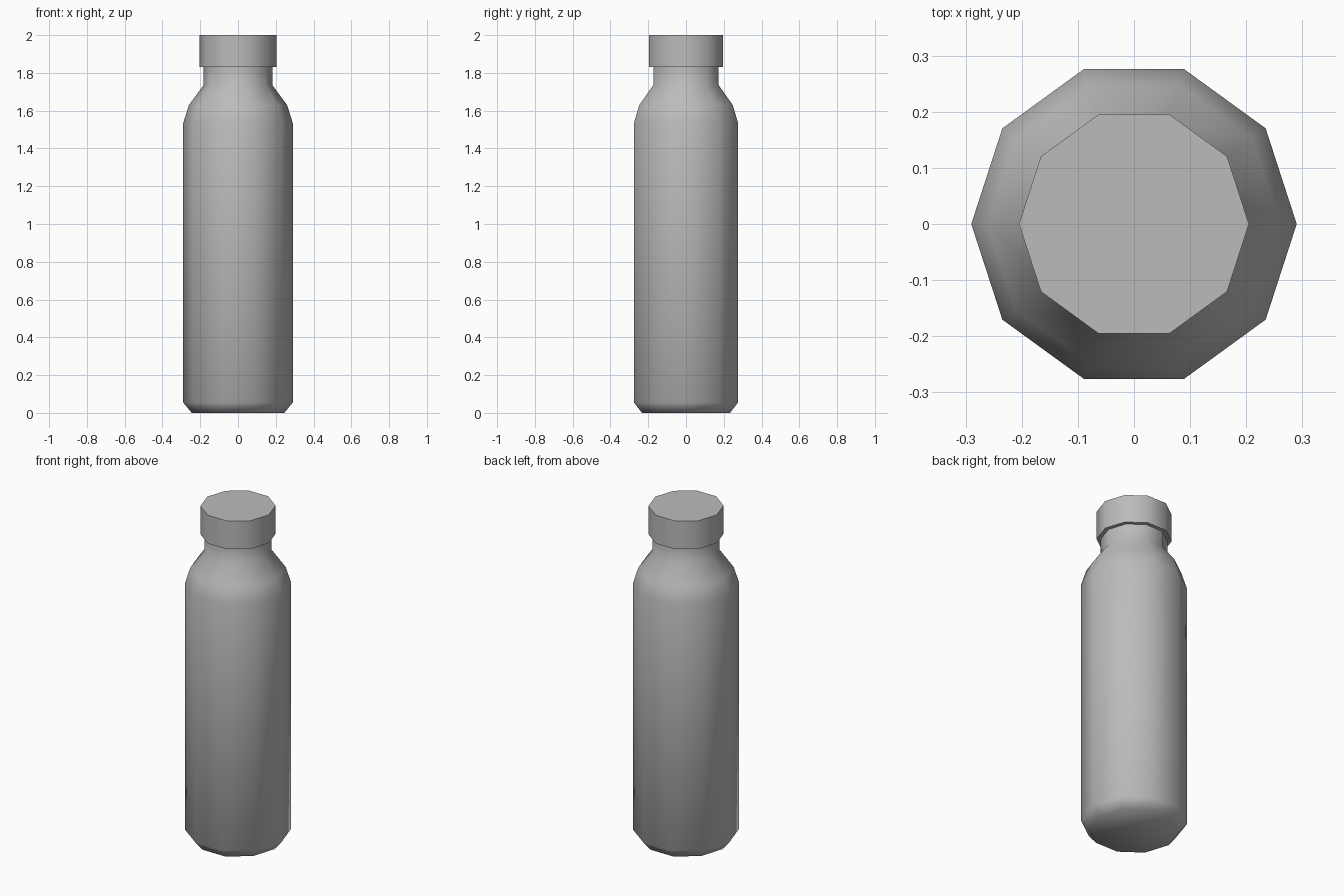
import bpy
import bmesh
from math import cos, sin, tau, radians

SIDES = 10

old = bpy.data.objects.get("Cube")
if old:
    bpy.data.objects.remove(old, do_unlink=True)

grey = bpy.data.materials.new("plain_grey")
grey.use_nodes = True
colour = (0.5, 0.5, 0.5, 1.0)
grey.diffuse_color = colour
grey.node_tree.nodes["Principled BSDF"].inputs["Base Color"].default_value = colour


def lathe(name, profile, smooth_angle):
    """Closed ten-sided solid from (radius, height) pairs, bottom to top."""
    bm = bmesh.new()
    rings = [[bm.verts.new((r * cos(tau * i / SIDES), r * sin(tau * i / SIDES), z))
              for i in range(SIDES)] for r, z in profile]
    for low, high in zip(rings, rings[1:]):
        for i in range(SIDES):
            j = (i + 1) % SIDES
            bm.faces.new((low[i], low[j], high[j], high[i]))
    bm.faces.new(rings[0][::-1])
    bm.faces.new(rings[-1])
    mesh = bpy.data.meshes.new(name)
    bm.to_mesh(mesh)
    bm.free()
    mesh.materials.append(grey)
    obj = bpy.data.objects.new(name, mesh)
    bpy.context.collection.objects.link(obj)
    bpy.ops.object.select_all(action='DESELECT')
    obj.select_set(True)
    bpy.context.view_layer.objects.active = obj
    bpy.ops.object.shade_smooth_by_angle(angle=radians(smooth_angle))
    return obj


# Body with chamfered base, rounded shoulder and neck
lathe("bottle_body", [(0.245, 0), (0.29, 0.055), (0.29, 1.535), (0.26, 1.63),
                      (0.182, 1.735), (0.182, 1.835)], 65)

# Flat-topped cap overhanging the neck
lathe("bottle_cap", [(0.205, 1.83), (0.205, 2.0)], 50)
